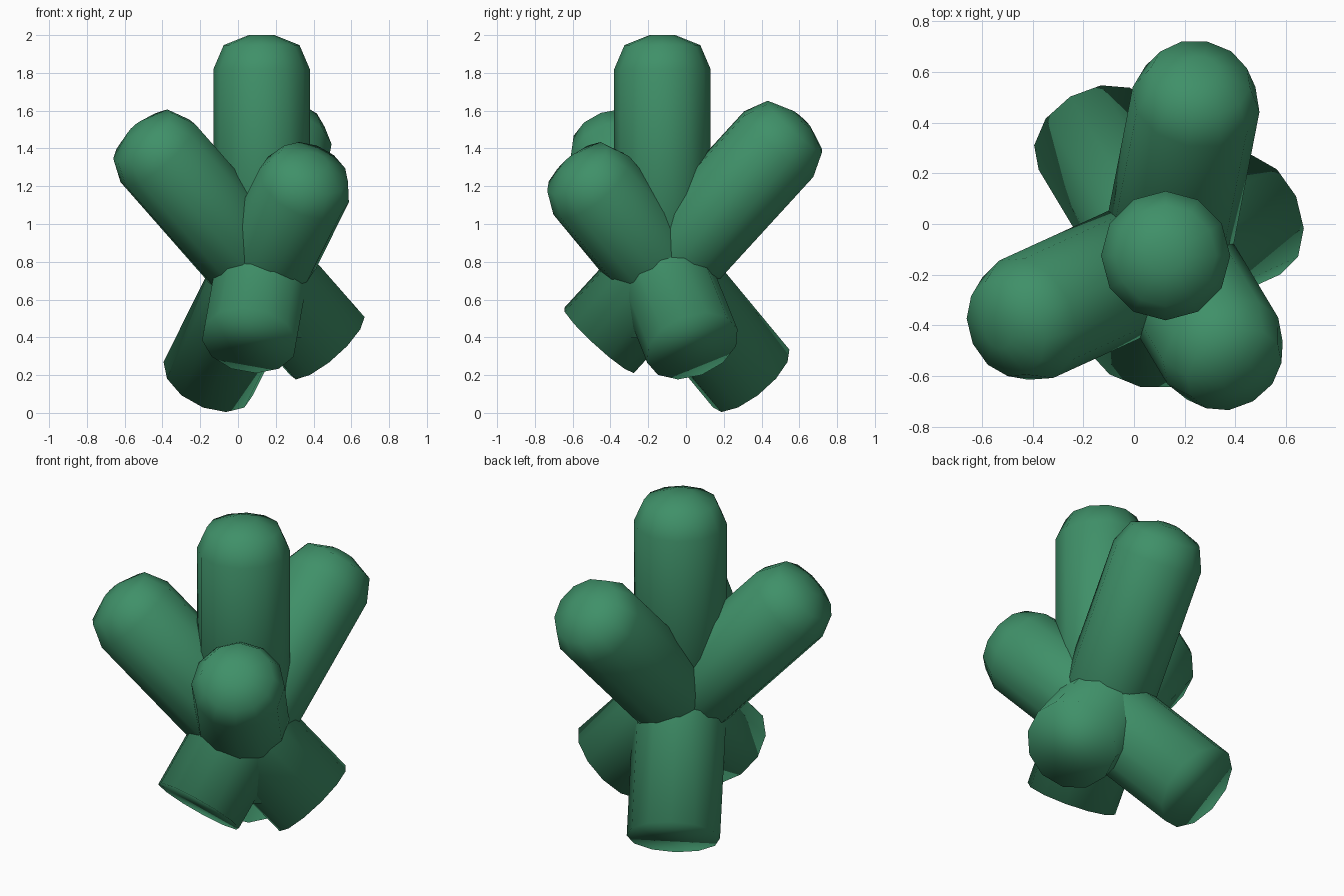
import bpy, bmesh, math
from mathutils import Matrix, Vector

if "Cube" in bpy.data.objects:
    bpy.data.objects.remove(bpy.data.objects["Cube"])

RADIUS, LENGTH, ROUND = 0.255, 1.6, 0.18
HUB = Vector((0.125, -0.125, 0.75))

mat = bpy.data.materials.new("green")
mat.diffuse_color = (0.05, 0.28, 0.14, 1)
mat.use_nodes = True
mat.node_tree.nodes["Principled BSDF"].inputs["Base Color"].default_value = mat.diffuse_color


def rod(name, reach, azimuth, elevation):
    """12-sided rod through the hub: rounded outer end, flat other end."""
    bm = bmesh.new()
    bmesh.ops.create_cone(bm, cap_ends=True, segments=12, radius1=RADIUS,
                          radius2=RADIUS, depth=LENGTH)
    rim = [e for e in bm.edges if all(v.co.z > 0 for v in e.verts)]
    bmesh.ops.bevel(bm, geom=rim, offset=ROUND, segments=2, profile=0.5,
                    affect='EDGES')
    # slide along the axis, tilt, then turn about the hub
    m = (Matrix.Translation(HUB)
         @ Matrix.Rotation(math.radians(azimuth), 4, 'Z')
         @ Matrix.Rotation(math.radians(90 - elevation), 4, 'Y')
         @ Matrix.Translation((0, 0, reach - LENGTH / 2)))
    bmesh.ops.transform(bm, matrix=m, verts=bm.verts)
    for f in bm.faces:
        f.smooth = True
    me = bpy.data.meshes.new(name)
    bm.to_mesh(me)
    bm.free()
    me.materials.append(mat)
    ob = bpy.data.objects.new(name, me)
    bpy.context.collection.objects.link(ob)


rod("upright_rod", 1.25, 0, 90)
rod("left_rod", 1.05, 204.5, 46)
rod("back_rod", 1.10, 79, 47)
rod("front_right_rod", 0.81, -59, 46)
